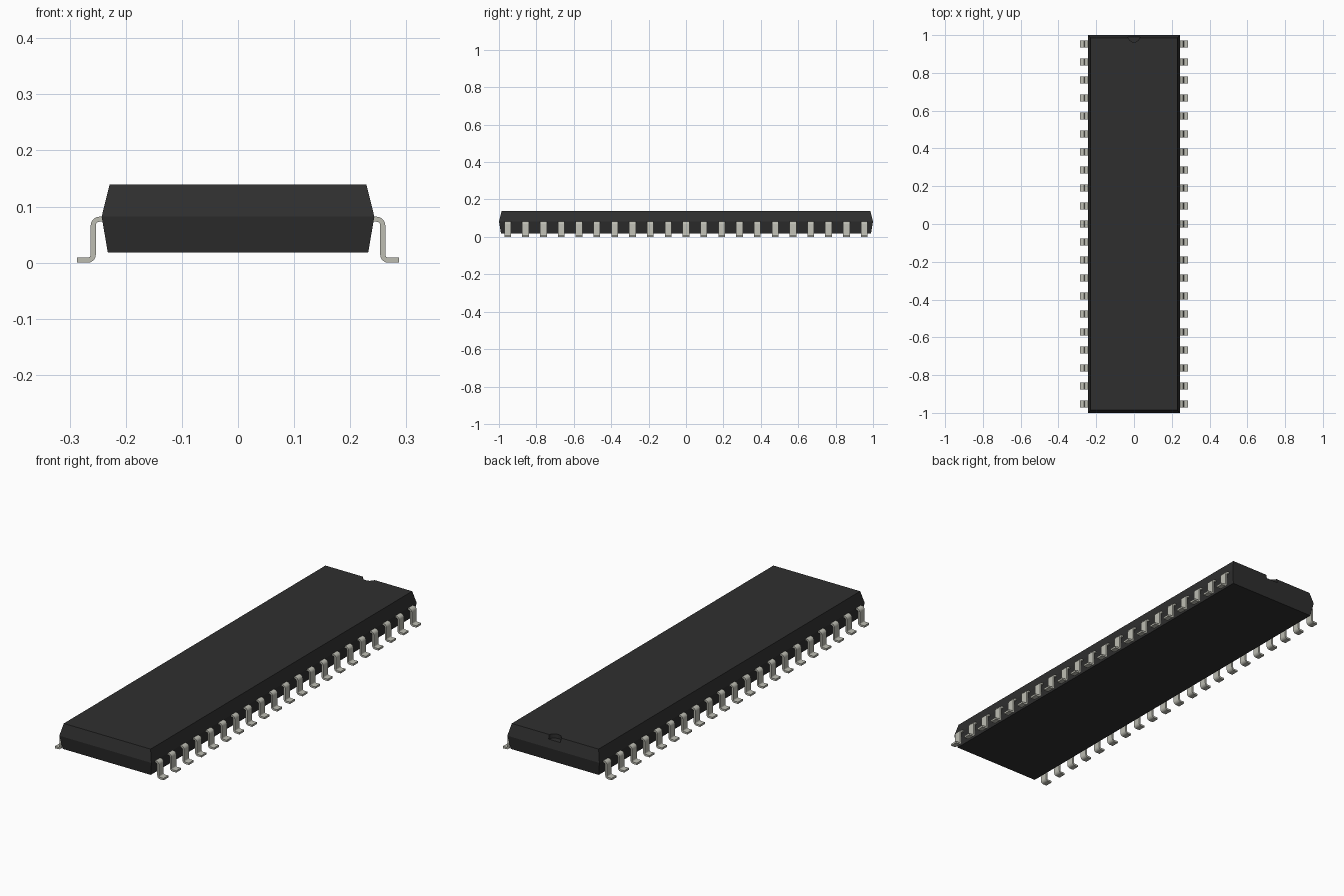
import bpy, bmesh, math
from mathutils import Vector

cube = bpy.data.objects.get("Cube")
if cube:
    bpy.data.objects.remove(cube, do_unlink=True)


def material(name, color, metallic=0.0, roughness=0.6):
    m = bpy.data.materials.new(name)
    m.use_nodes = True
    m.diffuse_color = (*color, 1)
    bsdf = m.node_tree.nodes["Principled BSDF"]
    bsdf.inputs["Base Color"].default_value = (*color, 1)
    bsdf.inputs["Roughness"].default_value = roughness
    return m


def make_object(name, bm, mat):
    bmesh.ops.recalc_face_normals(bm, faces=bm.faces[:])
    mesh = bpy.data.meshes.new(name)
    bm.to_mesh(mesh)
    bm.free()
    mesh.materials.append(mat)
    obj = bpy.data.objects.new(name, mesh)
    bpy.context.collection.objects.link(obj)
    return obj


black = material("black plastic", (0.028, 0.028, 0.028))
silver = material("tinned metal", (0.51, 0.51, 0.45))

# Package body: stacked rectangles (half x, half y, z), widest at the parting line
bm = bmesh.new()
rings = []
for hx, hy, z in [(0.232, 0.989, 0.018), (0.243, 1.0, 0.082), (0.229, 0.986, 0.139)]:
    rings.append([bm.verts.new((sx * hx, sy * hy, z))
                  for sx, sy in ((-1, -1), (1, -1), (1, 1), (-1, 1))])
bm.faces.new(rings[0][::-1])
bm.faces.new(rings[-1])
for low, high in zip(rings, rings[1:]):
    for i in range(4):
        j = (i + 1) % 4
        bm.faces.new((low[i], low[j], high[j], high[i]))
body = make_object("package_body", bm, black)

# Round orientation notch in the top edge at the back end
bm = bmesh.new()
bmesh.ops.create_cone(bm, cap_ends=True, segments=24, radius1=0.032, radius2=0.032, depth=0.06)
bmesh.ops.translate(bm, verts=bm.verts[:], vec=(0, 0.995, 0.149))
cutter = make_object("notch_cutter", bm, black)
cutter.hide_render = True
cut = body.modifiers.new("notch", 'BOOLEAN')
cut.operation = 'DIFFERENCE'
cut.solver = 'EXACT'
cut.object = cutter
bpy.context.view_layer.objects.active = body
bpy.ops.object.modifier_apply(modifier=cut.name)
bpy.data.objects.remove(cutter, do_unlink=True)

# Pin: bent strip following a centre line with two rounded bends
PINS, PITCH, WIDTH, THICK = 21, 0.0953, 0.036, 0.009


def bend(cx, cz, r, a0, a1, steps=5):
    angles = [math.radians(a0 + (a1 - a0) * i / steps) for i in range(steps + 1)]
    return [Vector((cx + r * math.cos(a), cz + r * math.sin(a))) for a in angles]


path = [Vector((0.225, 0.0775))]
path += bend(0.247, 0.0665, 0.011, 90, 0)       # shoulder
path += bend(0.268, 0.0145, 0.010, 180, 270)    # ankle
path += [Vector((0.287, 0.0045))]

left, right = [], []
for i, p in enumerate(path):
    a = (p - path[i - 1]).normalized() if i else Vector((1, 0))
    b = (path[i + 1] - p).normalized() if i + 1 < len(path) else Vector((1, 0))
    t = (a + b).normalized()
    n = Vector((-t.y, t.x)) * THICK / 2
    left.append(p + n)
    right.append(p - n)

bm = bmesh.new()
sections = [[bm.verts.new((q.x, y, q.y))
             for q, y in ((l, -WIDTH / 2), (l, WIDTH / 2), (r, WIDTH / 2), (r, -WIDTH / 2))]
            for l, r in zip(left, right)]
bm.faces.new(sections[0])
bm.faces.new(sections[-1])
for s, e in zip(sections, sections[1:]):
    for i in range(4):
        j = (i + 1) % 4
        bm.faces.new((s[i], s[j], e[j], e[i]))
pins = make_object("pins", bm, silver)
pins.location.y = -PITCH * (PINS - 1) / 2

bpy.ops.object.select_all(action='DESELECT')
pins.select_set(True)
bpy.context.view_layer.objects.active = pins
bpy.ops.object.shade_smooth_by_angle(angle=math.radians(30))

# Mirror to the other side and repeat along the package
pins.modifiers.new("both_sides", 'MIRROR').use_axis = (True, False, False)
row = pins.modifiers.new("row", 'ARRAY')
row.count = PINS
row.use_relative_offset = False
row.use_constant_offset = True
row.constant_offset_displace = (0, PITCH, 0)
